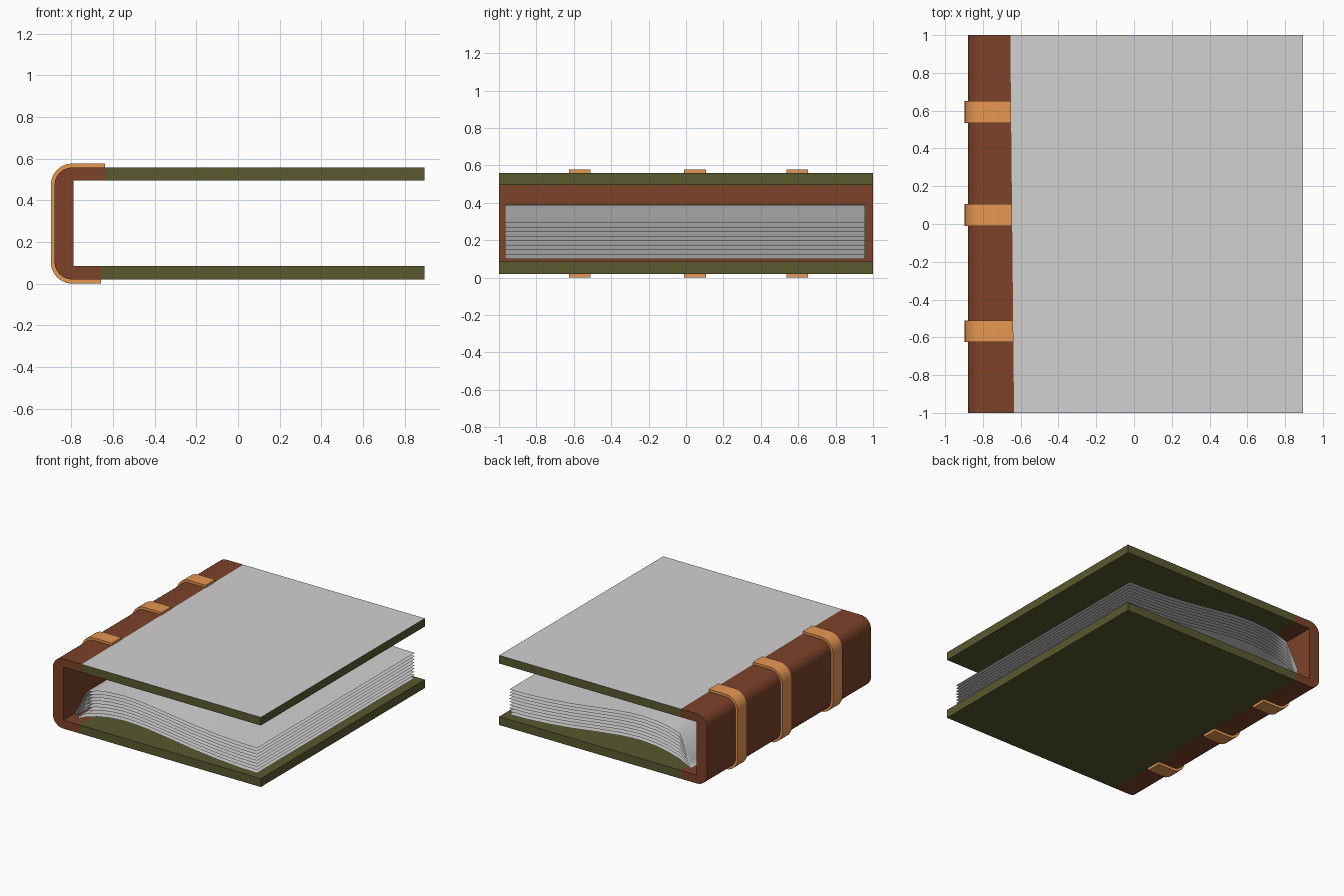
import bpy, bmesh, math

cube = bpy.data.objects.get("Cube")
if cube:
    bpy.data.objects.remove(cube, do_unlink=True)


def material(name, rgb):
    m = bpy.data.materials.new(name)
    m.use_nodes = True
    m.diffuse_color = (*rgb, 1)
    m.node_tree.nodes["Principled BSDF"].inputs["Base Color"].default_value = (*rgb, 1)
    return m


GREEN = material("olive green", (0.1, 0.1, 0.03))
BROWN = material("leather brown", (0.2, 0.055, 0.022))
TAN = material("tan strap", (0.8, 0.31, 0.085))
GREY = material("cover grey", (0.64, 0.64, 0.64))
PAPER = material("paper", (0.64, 0.64, 0.64))


def finish(name, bm, mats, smooth):
    me = bpy.data.meshes.new(name)
    bm.to_mesh(me)
    bm.free()
    for m in mats:
        me.materials.append(m)
    ob = bpy.data.objects.new(name, me)
    bpy.context.collection.objects.link(ob)
    if smooth:
        bpy.ops.object.select_all(action="DESELECT")
        ob.select_set(True)
        bpy.context.view_layer.objects.active = ob
        bpy.ops.object.shade_smooth_by_angle(angle=math.radians(smooth))
    return ob


def prism(name, profile, y0, y1, mats, smooth=0, top_index=0):
    """Closed prism along y; profile(y) gives the (x, z) outline."""
    bm = bmesh.new()
    a, b = [[bm.verts.new((x, y, z)) for x, z in profile(y)] for y in (y0, y1)]
    n = len(a)
    bm.faces.new(a)
    bm.faces.new(b[::-1])
    for i in range(n):
        j = (i + 1) % n
        bm.faces.new((a[i], b[i], b[j], a[j]))
    bmesh.ops.recalc_face_normals(bm, faces=bm.faces)
    for f in bm.faces:
        if f.normal.z > 0.9:
            f.material_index = top_index
    return finish(name, bm, mats, smooth)


# The leather edge runs at a slight slant over the top cover
def top_edge(y):
    return -0.645 - 0.01 * y


BOTTOM_EDGE = -0.657


def c_outline(y, x, z0, z1, r):
    """Rounded outer path of a C shape, from the top end to the bottom end."""
    pts = [(top_edge(y), z1)]
    for zc, start in ((z1 - r, 90), (z0 + r, 180)):
        for i in range(7):
            t = math.radians(start + 15 * i)
            pts.append((x + r + r * math.cos(t), zc + r * math.sin(t)))
    return pts + [(BOTTOM_EDGE, z0)]


# Leather spine
def spine_profile(y):
    inner = [(BOTTOM_EDGE, 0.085), (-0.79, 0.085), (-0.79, 0.495), (top_edge(y), 0.495)]
    return c_outline(y, -0.88, 0.02, 0.558, 0.085) + inner


prism("spine", spine_profile, -1, 1, [BROWN], 30)


# Raised straps around the spine
def strap_profile(y):
    return c_outline(y, -0.898, 0, 0.577, 0.104) + c_outline(y, -0.88, 0.02, 0.558, 0.085)[::-1]


for label, y in (("front", -0.568), ("middle", 0.048), ("back", 0.594)):
    prism(label + "_strap", strap_profile, y - 0.058, y + 0.058, [TAN], 30)


# Cover boards
def board(z0, z1, edge):
    return lambda y: [(edge(y), z0), (0.895, z0), (0.895, z1), (edge(y), z1)]


prism("top_cover", board(0.495, 0.558, top_edge), -1, 1, [GREEN, GREY], top_index=1)
prism("bottom_cover", board(0.02, 0.085, lambda y: BOTTOM_EDGE), -1, 1, [GREEN])

# Page sheets: blends between the lowest and highest sheet curve
CURVE = [(-0.715, 0.1, 0.15), (-0.615, 0.145, 0.34), (-0.52, 0.172, 0.37),
         (-0.42, 0.19, 0.385), (-0.3, 0.2, 0.391), (-0.2, 0.197, 0.387),
         (-0.1, 0.19, 0.378), (0.1, 0.165, 0.352), (0.3, 0.137, 0.326),
         (0.5, 0.116, 0.306), (0.7, 0.103, 0.295), (0.84, 0.1, 0.293)]
SHEETS = 9
for s in range(SHEETS):
    t = s / (SHEETS - 1)
    bm = bmesh.new()
    rows = [[bm.verts.new((x, y, lo + (hi - lo) * t)) for y in (-0.968, 0.957)]
            for x, lo, hi in CURVE]
    for p, q in zip(rows, rows[1:]):
        bm.faces.new((p[0], q[0], q[1], p[1]))
    finish(f"page_{s + 1}", bm, [PAPER], 80)
